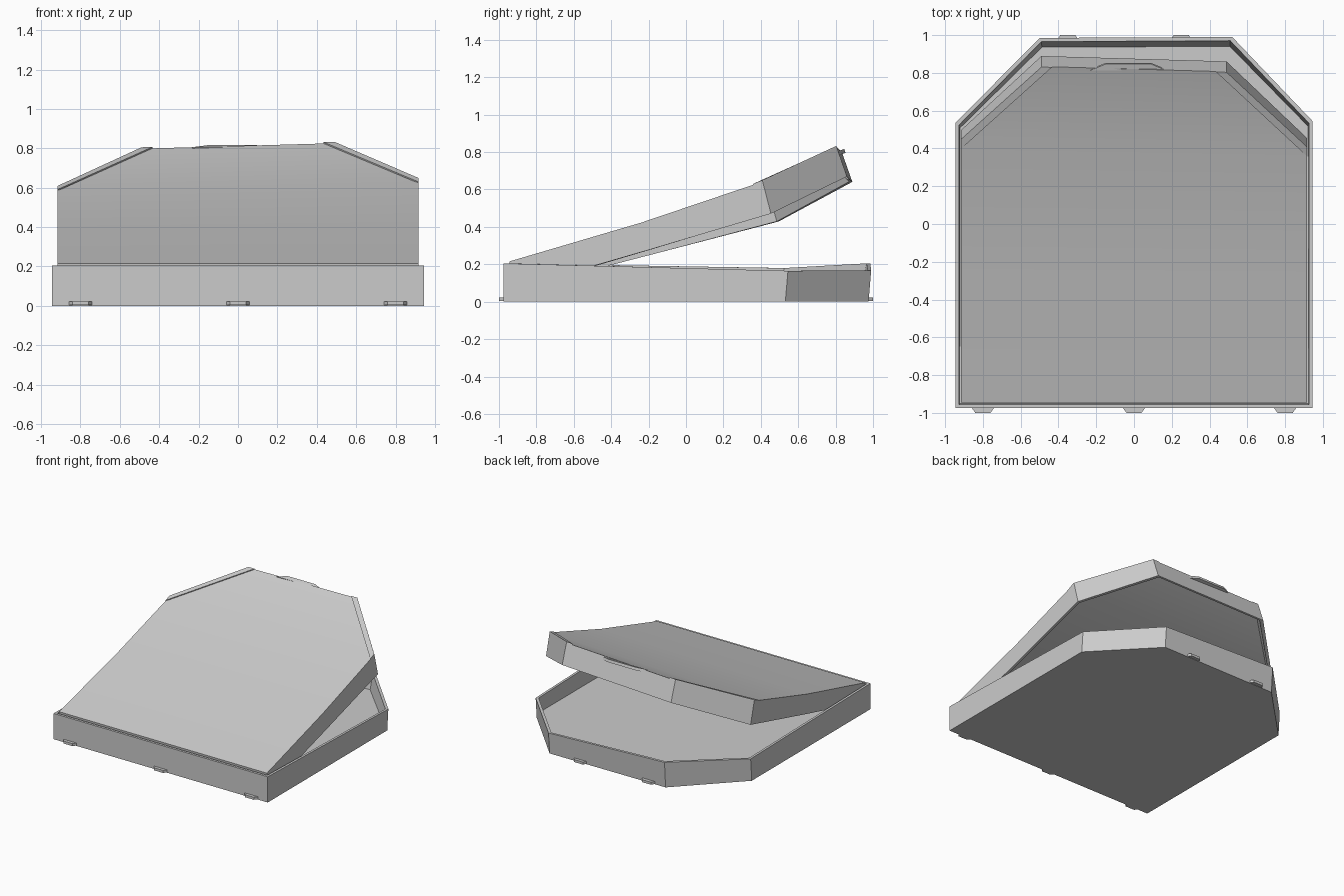
import bpy
import math
from mathutils import Vector

cube = bpy.data.objects.get("Cube")
if cube:
    bpy.data.objects.remove(cube)

grey = bpy.data.materials.new("plain grey")
grey.use_nodes = True
colour = (0.6, 0.6, 0.6, 1)
grey.diffuse_color = colour
grey.node_tree.nodes["Principled BSDF"].inputs["Base Color"].default_value = colour


def add_object(name, verts, faces):
    mesh = bpy.data.meshes.new(name)
    mesh.from_pydata([tuple(v) for v in verts], [], faces)
    mesh.materials.append(grey)
    obj = bpy.data.objects.new(name, mesh)
    bpy.context.collection.objects.link(obj)
    bpy.ops.object.select_all(action="DESELECT")
    obj.select_set(True)
    bpy.context.view_layer.objects.active = obj
    bpy.ops.object.mode_set(mode="EDIT")
    bpy.ops.mesh.select_all(action="SELECT")
    bpy.ops.mesh.normals_make_consistent(inside=False)
    bpy.ops.object.mode_set(mode="OBJECT")
    bpy.ops.object.shade_smooth_by_angle(angle=math.radians(25))
    return obj


def shell(name, loops, caps):
    """Hollow tray from four loops: outer cap, outer rim, inner rim, inner cap."""
    n = len(loops[0])
    verts = [v for loop in loops for v in loop]
    faces = []
    for k in range(3):
        for i in range(n):
            j = (i + 1) % n
            faces.append((k * n + i, k * n + j, (k + 1) * n + j, (k + 1) * n + i))
    for start in (0, 3 * n):
        faces += [tuple(start + i for i in cap) for cap in caps]
    return add_object(name, verts, faces)


def tab(name, root, out, up, half_width, depth, thickness, taper):
    """Trapezoid block that narrows outwards."""
    root, out, up = Vector(root), Vector(out), Vector(up)
    verts = []
    for h in (0, thickness):
        for w, d in ((-half_width, 0), (half_width, 0),
                     (half_width - taper, depth), (taper - half_width, depth)):
            verts.append(root + Vector((w, 0, 0)) + out * d + up * h)
    faces = [(0, 1, 2, 3), (4, 5, 6, 7)]
    faces += [(i, (i + 1) % 4, (i + 1) % 4 + 4, i + 4) for i in range(4)]
    return add_object(name, verts, faces)


# Base tray with cut back corners and an uneven rim
rim = [(-0.945, -0.975, 0.205), (0.945, -0.975, 0.205), (0.945, 0.545, 0.165),
       (0.52, 0.99, 0.168), (-0.5, 0.985, 0.205), (-0.945, 0.535, 0.18)]
underside = [(x, y - 0.014 * (y > 0), 0) for x, y, z in rim]
inner_rim = [(x * 0.98, y * 0.98, z) for x, y, z in rim]
floor = [(x * 0.975, y * (0.95 if y > 0 else 0.975), 0.05) for x, y, z in rim]
shell("base_tray", [underside, rim, inner_rim, floor],
      [(0, 1, 2, 5), (2, 3, 4, 5)])


# Lid, slightly twisted so that its left side stands higher
def twist(p):
    x, y, z = p
    t = 0.016 * x * (y + 0.95)
    return Vector((x, y - t, z + t))


# Half width, top y, top z, rim y, rim z
sections = [(0.917, -0.945, 0.215, -0.93, 0.065), (0.917, -0.23, 0.412, -0.18, 0.268),
            (0.917, 0.43, 0.622, 0.475, 0.45), (0.49, 0.82, 0.812, 0.875, 0.655)]


def lid_loop(points):
    right = [(-x, y, z) for x, y, z in points]
    return [twist(p) for p in [right[0]] + points + right[:0:-1]]


top = [(w, y, z) for w, y, z, _, _ in sections]
edge = [(w, y, z) for w, _, _, y, z in sections]
inner_edge = [(w - 0.02, y * 0.98, z) for w, y, z in edge]
ceiling = [(w - 0.02, y * 0.98, z - 0.022) for w, y, z in top]
shell("lid", [lid_loop(p) for p in (top, edge, inner_edge, ceiling)],
      [(0, 1, 2, 7), (2, 3, 6, 7), (3, 4, 5, 6)])

# Thin raised strips along the cut corners of the lid
for side, label in ((1, "left"), (-1, "right")):
    flat = [(0.917, 0.43, 0.622), (0.49, 0.82, 0.812),
            (0.435, 0.82, 0.812), (0.917, 0.38, 0.603)]
    low = [twist((side * x, y, z)) for x, y, z in flat]
    high = [v + Vector((0, -0.003, 0.007)) for v in low]
    add_object(label + "_lid_strip", low + high,
               [(0, 1, 2, 3), (4, 5, 6, 7)] +
               [(i, (i + 1) % 4, (i + 1) % 4 + 4, i + 4) for i in range(4)])

# Opening tab on the back of the lid
tab("lid_tab", (-0.03, 0.82, 0.785), (0, 0.95, 0.3), (0, -0.3, 0.95),
    0.2, 0.035, 0.022, 0.08)

# Small feet along the bottom edges
for x in (-0.8, 0, 0.8):
    tab("front_foot", (x, -0.972, 0.003), (0, -1, 0), (0, 0, 1), 0.06, 0.028, 0.02, 0.02)
for x in (-0.35, 0.25):
    tab("back_foot", (x, 0.968, 0.003), (0, 1, 0), (0, 0, 1), 0.06, 0.032, 0.02, 0.02)
